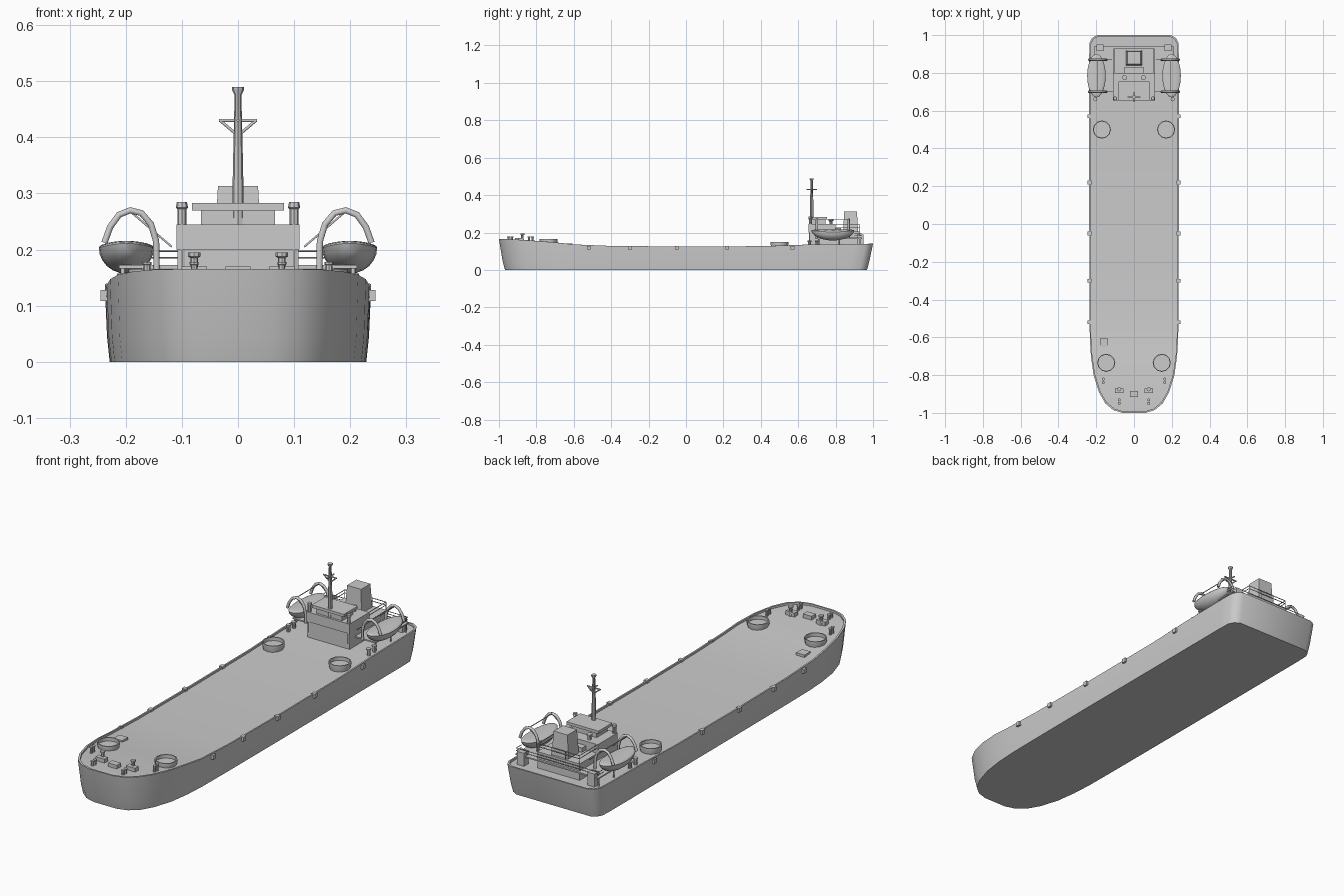
import bpy, bmesh, math
from mathutils import Vector

if "Cube" in bpy.data.objects:
    bpy.data.objects.remove(bpy.data.objects["Cube"])


def make(name, bm, smooth=True):
    bmesh.ops.recalc_face_normals(bm, faces=bm.faces)
    me = bpy.data.meshes.new(name)
    bm.to_mesh(me)
    bm.free()
    ob = bpy.data.objects.new(name, me)
    bpy.context.collection.objects.link(ob)
    if smooth:
        bpy.ops.object.select_all(action='DESELECT')
        ob.select_set(True)
        bpy.context.view_layer.objects.active = ob
        bpy.ops.object.shade_smooth_by_angle(angle=math.radians(35))
    return ob


def box(name, x0, x1, y0, y1, z0, z1, taper=1.0):
    bm = bmesh.new()
    bmesh.ops.create_cube(bm, size=1)
    for v in bm.verts:
        t = taper if v.co.z > 0 else 1
        v.co = Vector(((x0 + x1) / 2 + v.co.x * t * (x1 - x0),
                       (y0 + y1) / 2 + v.co.y * t * (y1 - y0),
                       z0 if v.co.z < 0 else z1))
    return make(name, bm, False)


def lathe(name, x, y, profile, n=12):
    # profile of (radius, z) spun round a vertical axis
    bm = bmesh.new()
    rings = [[bm.verts.new((x + r * math.cos(2 * math.pi * k / n),
                            y + r * math.sin(2 * math.pi * k / n), z))
              for k in range(n)] for r, z in profile]
    for a, b in zip(rings, rings[1:]):
        for k in range(n):
            bm.faces.new((a[k], a[(k + 1) % n], b[(k + 1) % n], b[k]))
    bm.faces.new(rings[0])
    bm.faces.new(rings[-1])
    return make(name, bm)


def tube(name, pts, r):
    cu = bpy.data.curves.new(name, 'CURVE')
    cu.dimensions = '3D'
    cu.bevel_depth = r
    cu.bevel_resolution = 1
    cu.use_fill_caps = True
    sp = cu.splines.new('POLY')
    sp.points.add(len(pts) - 1)
    for p, c in zip(sp.points, pts):
        p.co = (*c, 1)
    ob = bpy.data.objects.new(name, cu)
    bpy.context.collection.objects.link(ob)
    return ob


# Hull with bulwark and sunken deck: stations of (y, half width, rail height)
stations = [(-1.0, .06, .165), (-.985, .11, .165), (-.95, .152, .164), (-.89, .186, .161),
            (-.80, .214, .155), (-.70, .228, .147), (-.60, .234, .136), (-.40, .236, .128),
            (0, .237, .125), (.42, .237, .127), (.64, .237, .135), (.90, .237, .138),
            (.96, .235, .139), (.985, .222, .14), (1.0, .195, .14)]
bm = bmesh.new()


def ring(f):
    right = [bm.verts.new(f(*s)) for s in stations]
    left = [bm.verts.new((-v.co.x, v.co.y, v.co.z)) for v in right]
    return right, left


bottom = ring(lambda y, w, z: (w * .965, y * .968, 0))
bilge = ring(lambda y, w, z: (w * .985, y * .98, .045))
rail = ring(lambda y, w, z: (w, y, z))
inner = ring(lambda y, w, z: (w - .007, y * .993, z))
deck = ring(lambda y, w, z: (w - .007, y * .993, z - .009))
rings = [bottom, bilge, rail, inner, deck]
loops = [r + l[::-1] for r, l in rings]
for a, b in zip(loops, loops[1:]):
    for k in range(len(a)):
        j = (k + 1) % len(a)
        bm.faces.new((a[k], a[j], b[j], b[k]))
for r, l in (bottom, deck):
    for k in range(len(r) - 1):
        bm.faces.new((r[k], r[k + 1], l[k + 1], l[k]))
make('hull', bm)

# Deckhouse, boat deck, bridge and funnel
box('deckhouse', -.108, .108, .66, .93, .12, .205)
box('upper_house', -.11, .11, .655, .80, .2, .245)
box('boat_deck', -.212, .212, .70, .94, .166, .172)
box('bridge', -.066, .066, .665, .745, .24, .272)
box('bridge_roof', -.082, .082, .655, .755, .270, .283)
box('funnel', -.042, .042, .84, .92, .2, .313, .85)
box('aft_skylight', -.05, .05, .765, .83, .2, .225)
for s in (-1, 1):
    for y in (.71, .82, .93):
        tube('deck_post', [(s * .205, y, .12), (s * .205, y, .168)], .004)
    lathe('house_vent', s * .10, .665, [(.008, .15), (.008, .272), (.011, .275), (.009, .285)], 8)
    lathe('bridge_vent', s * .05, .775, [(.009, .2), (.009, .26), (.013, .263), (.013, .27)], 8)
    box('stern_locker', s * .18 - .018, s * .18 + .018, .915, .95, .12, .19)

# Handrails round the house tops
for z in (.228, .242):
    tube('aft_rail', [(-.105, .80, z), (-.105, .928, z), (.105, .928, z), (.105, .80, z)], .0018)
for x in (-.105, -.035, .035, .105):
    tube('rail_post', [(x, .928, .2), (x, .928, .242)], .0018)
for z in (.185, .197):
    tube('boat_deck_rail', [(-.21, .90, z), (-.21, .937, z), (.21, .937, z), (.21, .90, z)], .0016)

# Mast with cross arms
lathe('mast', 0, .672, [(.011, .24), (.009, .35), (.006, .475), (.011, .485), (.011, .49)], 8)
tube('mast_yard', [(-.034, .672, .43), (.034, .672, .43)], .003)
tube('mast_fore_yard', [(0, .645, .43), (0, .70, .43)], .003)
for s in (-1, 1):
    tube('yard_brace', [(s * .032, .672, .43), (0, .672, .403)], .003)

# Lifeboats hung from curved davits
for s in (-1, 1):
    bm = bmesh.new()
    bmesh.ops.create_uvsphere(bm, u_segments=20, v_segments=12, radius=1)
    for v in bm.verts:
        x, y, z = v.co
        z = z * .012 if z > 0 else z * .046
        v.co = (s * .199 + x * .049, .785 + y * .115, .203 + z + .008 * y * y)
    make('lifeboat', bm)
    for y in (.70, .87):
        arc = [(.145, .165), (.146, .215), (.155, .245), (.172, .265), (.192, .27),
               (.212, .262), (.228, .24), (.238, .212)]
        tube('davit', [(s * x, y, z) for x, z in arc], .0065)
        tube('davit_stay', [(s * .192, y, .268), (s * .118, y, .205)], .002)
    tube('davit_span', [(s * .192, .70, .27), (s * .192, .87, .27)], .002)

# Open round tubs fore and aft
for y, x, z0, z1 in ((.5, .17, .112, .15), (-.735, .147, .13, .165)):
    for s in (-1, 1):
        lathe('round_tub', s * x, y, [(.042, z0), (.048, z1 - .012), (.048, z1),
                                      (.043, z1), (.043, z1 - .016)], 12)

# Foredeck fittings
box('deck_hatch', -.18, -.137, -.65, -.607, .12, .14)
box('windlass', -.022, .022, -.915, -.885, .148, .17)
for s in (-1, 1):
    lathe('bow_vent', s * .078, -.875, [(.011, .148), (.007, .165), (.007, .185),
                                        (.011, .188), (.011, .195)], 8)
    box('winch', s * .078 - .023, s * .078 + .023, -.895, -.87, .148, .17)
    for x, y in ((.078, -.94), (.162, -.83)):
        for d in (-.009, .009):
            lathe('bollard', s * x, y + d, [(.006, .144), (.006, .172), (.008, .173), (.008, .178)], 8)

# Side fenders and stern bollards
for s in (-1, 1):
    for y in (.57, .22, -.05, -.3, -.52):
        a, b = sorted((s * .226, s * .245))
        box('side_fairlead', a, b, y - .01, y + .01, .108, .128)
    for y in (.66, .70):
        lathe('stern_bollard', s * .205, y, [(.008, .12), (.008, .15), (.011, .151), (.011, .157)], 8)
